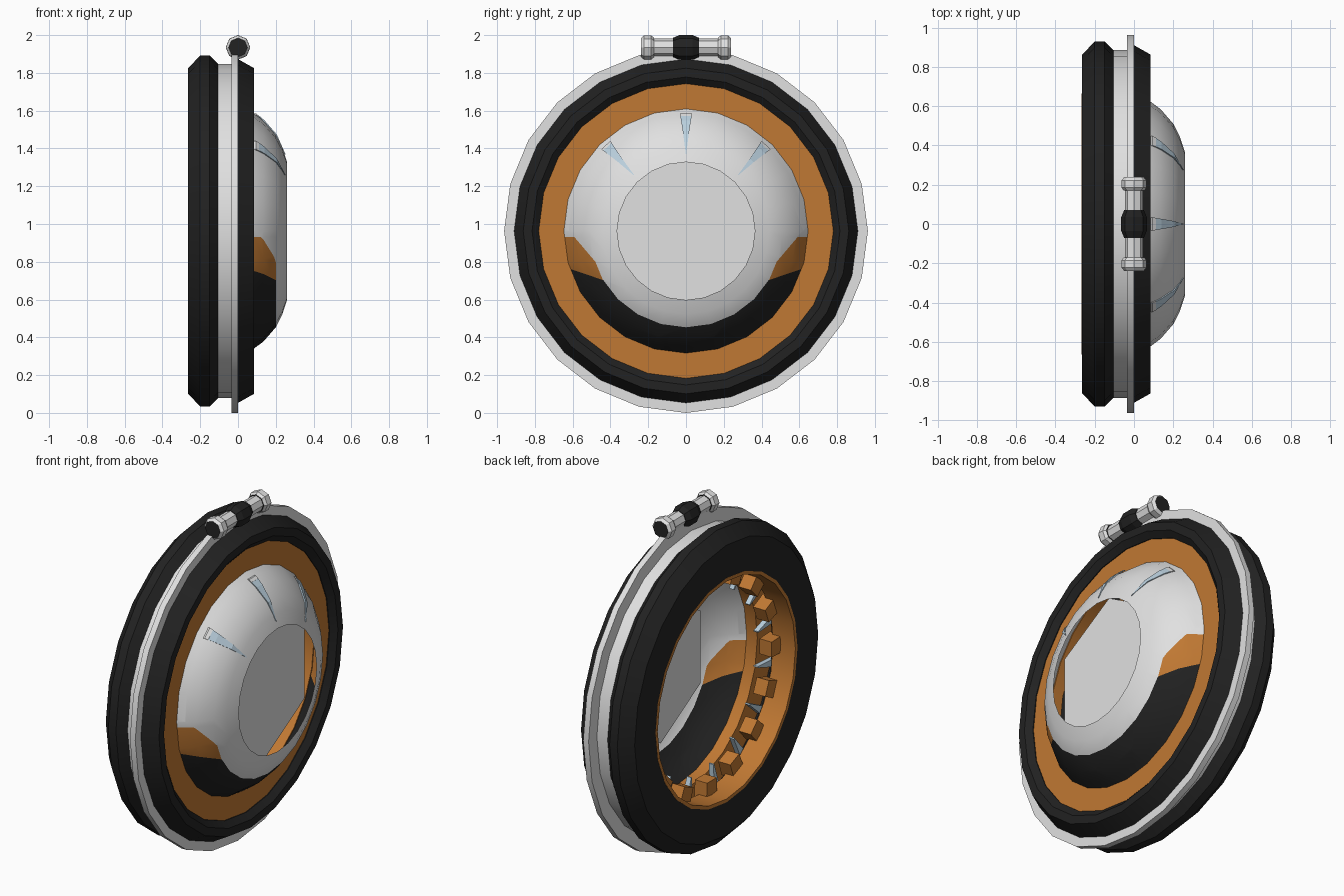
import bpy, bmesh, math
from mathutils import Vector

cube = bpy.data.objects.get("Cube")
if cube:
    bpy.data.objects.remove(cube, do_unlink=True)

CZ = 0.963      # height of the disc axis
SEG = 24


def material(name, rgb):
    m = bpy.data.materials.new(name)
    m.use_nodes = True
    m.diffuse_color = (*rgb, 1)
    bsdf = next(n for n in m.node_tree.nodes if n.type == 'BSDF_PRINCIPLED')
    bsdf.inputs["Base Color"].default_value = (*rgb, 1)
    return m


silver = material("silver", (0.75, 0.75, 0.75))
black = material("black", (0.016, 0.016, 0.016))
orange = material("orange", (0.53, 0.19, 0.033))
blue = material("pale blue", (0.50, 0.64, 0.74))


def polar(x, r, a, side=0.0):
    """Point at angle a from the top, shifted sideways along the tangent."""
    return Vector((x, r * math.sin(a) + side * math.cos(a),
                   CZ + r * math.cos(a) - side * math.sin(a)))


def finish(name, bm, mats, smooth=True):
    mesh = bpy.data.meshes.new(name)
    bm.to_mesh(mesh)
    bm.free()
    obj = bpy.data.objects.new(name, mesh)
    bpy.context.collection.objects.link(obj)
    for m in mats:
        mesh.materials.append(m)
    if smooth:
        bpy.ops.object.select_all(action='DESELECT')
        obj.select_set(True)
        bpy.context.view_layer.objects.active = obj
        bpy.ops.object.shade_smooth_by_angle(angle=math.radians(28))
    return obj


def skin(bm, rings, closed):
    """Join equal rings of vertices with quads; closed wraps last to first."""
    count = len(rings) if closed else len(rings) - 1
    n = len(rings[0])
    for i in range(count):
        a, b = rings[i], rings[(i + 1) % len(rings)]
        for k in range(n):
            j = (k + 1) % n
            bm.faces.new((a[k], a[j], b[j], b[k]))


def lathe(name, profile, mat, closed=True):
    """Revolve (x, radius) points around the disc axis."""
    bm = bmesh.new()
    rings = [[bm.verts.new(polar(x, r, math.tau * k / SEG)) for k in range(SEG)]
             for x, r in profile]
    skin(bm, rings, closed)
    bmesh.ops.recalc_face_normals(bm, faces=bm.faces)
    return finish(name, bm, [mat])


def fin(name, stations, thick, angle, mat):
    """Radial bar through (x, radius, half width) stations."""
    bm = bmesh.new()
    rings = [[bm.verts.new(polar(x - dx, r, angle, s * w))
              for dx, s in ((0, -1), (0, 1), (thick, 1), (thick, -1))]
             for x, r, w in stations]
    skin(bm, rings, False)
    bm.faces.new(rings[0])
    bm.faces.new(rings[-1])
    bmesh.ops.recalc_face_normals(bm, faces=bm.faces)
    return finish(name, bm, [mat], smooth=False)


# Stacked housing rings
lathe("back_ring", [(-0.265, 0.86), (-0.2, 0.93), (-0.15, 0.93), (-0.105, 0.885),
                    (-0.105, 0.66), (-0.265, 0.66)], black)
lathe("silver_band", [(-0.105, 0.885), (-0.035, 0.885), (-0.035, 0.8), (-0.105, 0.8)], silver)
lathe("flange", [(-0.035, 0.963), (0, 0.963), (0, 0.79), (-0.035, 0.79)], silver)
lathe("inner_liner", [(-0.105, 0.8), (0, 0.8), (0, 0.785), (-0.105, 0.785)], black)
lathe("front_ring", [(0, 0.91), (0.085, 0.862), (0.085, 0.815), (0.055, 0.78), (0, 0.78)], black)
lathe("orange_ring", [(0.05, 0.79), (0.05, 0.64), (-0.02, 0.64), (-0.02, 0.79)], orange)
lathe("bore_lining", [(-0.266, 0.665), (-0.12, 0.665), (-0.12, 0.645), (-0.266, 0.645)], orange)

# Teeth and spikes around the rear bore
for i in range(16):
    a = math.tau * i / 16
    fin("bore_tooth", [(-0.09, 0.66, 0.05), (-0.09, 0.56, 0.045)], 0.08, a, orange)
    fin("bore_spike", [(-0.08, 0.68, 0.024), (-0.08, 0.53, 0.004)], 0.03,
        a + math.pi / 16, blue)

# Dome shell, cut so the coloured lower band has clean borders
dome_profile = [(0.045, 0.65), (0.085, 0.622), (0.135, 0.585), (0.2, 0.51),
                (0.235, 0.44), (0.26, 0.365)]
bm = bmesh.new()
skin(bm, [[bm.verts.new(polar(x, r, math.tau * k / SEG)) for k in range(SEG)]
          for x, r in dome_profile], False)
LOW, HIGH, TOP = (0.43, 0.70, 0.34), (0.48, 0.80, 1.18), 0.93
cuts = [(Vector((0, 0, TOP)), Vector((0, 0, 1)))]
for s in (-1, 1):
    for y, z, slope in (LOW, HIGH):
        cuts.append((Vector((0, s * y, z)), Vector((0, -s * slope, 1))))
for co, no in cuts:
    side = [f for f in bm.faces if f.calc_center_median().x < 0.2
            and (no.y == 0 or f.calc_center_median().y * no.y < 0)]
    geom = set(side)
    for f in side:
        geom.update(f.verts)
        geom.update(f.edges)
    bmesh.ops.bisect_plane(bm, geom=list(geom), plane_co=co, plane_no=no, dist=1e-5)


def line(spec, y):
    return spec[1] + spec[2] * (abs(y) - spec[0])


for f in bm.faces:
    c = f.calc_center_median()
    if c.x < 0.2:
        if c.z < line(LOW, c.y):
            f.material_index = 1
        elif c.z < min(TOP, line(HIGH, c.y)):
            f.material_index = 2
bmesh.ops.recalc_face_normals(bm, faces=bm.faces)
if sum(f.normal.x for f in bm.faces) < 0:
    bmesh.ops.reverse_faces(bm, faces=bm.faces)
finish("dome", bm, [silver, black, orange])

# Thin wedge inlays on the upper dome
for deg in (-43, 0, 43):
    fin("dome_inlay", [(0.112, 0.61, 0.03), (0.141, 0.585, 0.026), (0.206, 0.51, 0.014),
                       (0.252, 0.405, 0.001)], 0.009, math.radians(deg), blue)
    fin("inlay_edge", [(0.095, 0.622, 0.033), (0.114, 0.608, 0.031)], 0.009,
        math.radians(deg), silver)

# Six-sided plate set back behind the dome opening
bm = bmesh.new()
for x in (0.175, 0.165):
    bm.faces.new([bm.verts.new(polar(x, 0.43, math.tau * k / 6)) for k in range(6)])
bm.faces.ensure_lookup_table()
skin(bm, [list(f.verts) for f in bm.faces], False)
bmesh.ops.recalc_face_normals(bm, faces=bm.faces)
finish("recessed_plate", bm, [silver], smooth=False)


def spindle(name, profile, mats, end_index=0):
    """Eight-sided turned part along y at the top of the flange."""
    bm = bmesh.new()
    rings = [[bm.verts.new((r * math.sin(math.tau * k / 8), y,
                            1.935 + r * math.cos(math.tau * k / 8))) for k in range(8)]
             for y, r in profile]
    skin(bm, rings, False)
    for ring in (rings[0], rings[-1]):
        bm.faces.new(ring).material_index = end_index
    bmesh.ops.recalc_face_normals(bm, faces=bm.faces)
    finish(name, bm, mats, smooth=False)


# Hinge: rod, end knobs and waisted centre knuckle
spindle("hinge_rod", [(-0.2, 0.046), (0.2, 0.046)], [silver])
for s in (-1, 1):
    spindle("hinge_knob", [(s * 0.17, 0.052), (s * 0.185, 0.064), (s * 0.222, 0.064),
                           (s * 0.238, 0.05)], [silver, black], 1)
spindle("hinge_knuckle", [(-0.07, 0.05), (-0.035, 0.065), (0.035, 0.065), (0.07, 0.05)], [black])
